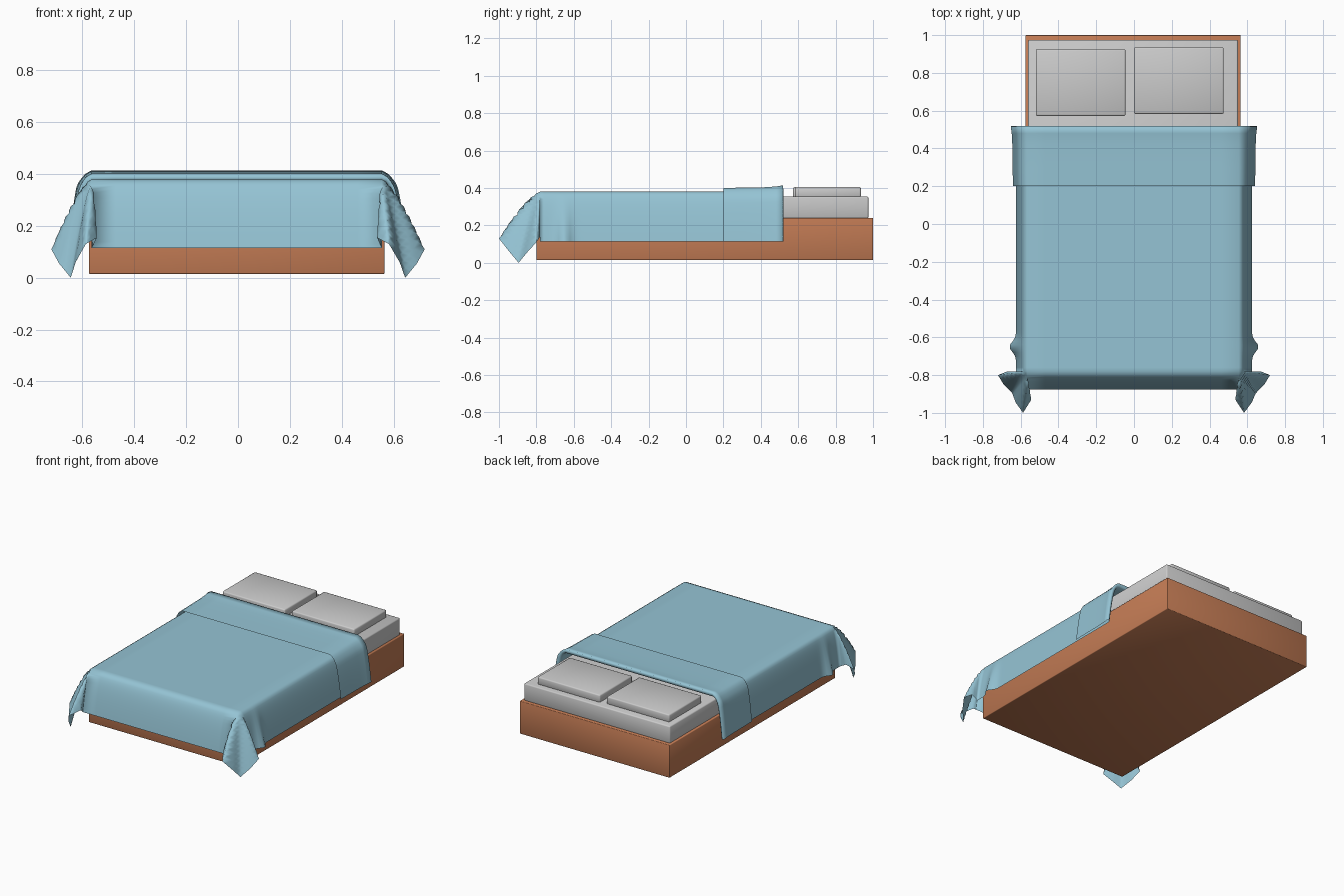
import bpy, bmesh, math

if "Cube" in bpy.data.objects:
    bpy.data.objects.remove(bpy.data.objects["Cube"])


def material(name, color):
    m = bpy.data.materials.new(name)
    m.diffuse_color = color
    m.use_nodes = True
    m.node_tree.nodes["Principled BSDF"].inputs["Base Color"].default_value = m.diffuse_color
    return m


wood = material("wood", (0.55, 0.20, 0.09, 1))
blue = material("blue_cloth", (0.30, 0.55, 0.66, 1))


def box(name, lo, hi, bevel, mat=None):
    bpy.ops.mesh.primitive_cube_add(size=1, location=[(a + b) / 2 for a, b in zip(lo, hi)])
    ob = bpy.context.object
    ob.name = name
    ob.scale = [b - a for a, b in zip(lo, hi)]
    bpy.ops.object.transform_apply(location=False, rotation=False, scale=True)
    mod = ob.modifiers.new("soft_edges", 'BEVEL')
    mod.width, mod.segments = bevel, 2
    if mat:
        ob.data.materials.append(mat)
    bpy.ops.object.shade_smooth()
    return ob


# Bed base, mattress and two pillows
box("bed_base", (-0.575, -0.80, 0.015), (0.565, 1.0, 0.24), 0.004, wood)
box("mattress", (-0.56, -0.78, 0.235), (0.55, 0.975, 0.355), 0.008)
box("pillow_left", (-0.52, 0.572, 0.35), (-0.045, 0.925, 0.405), 0.008)
box("pillow_right", (0.0, 0.583, 0.35), (0.475, 0.935, 0.405), 0.008)

# Blanket hem around a corner: angle, outward x, outward y, hem height
KEYS = [(0, 0.065, 0, 0.115), (13, 0.11, 0.0, 0.14), (27, 0.16, 0.02, 0.11),
        (36, 0.13, 0.07, 0.055), (45, 0.085, 0.115, 0.0), (54, 0.065, 0.165, 0.06),
        (63, 0.025, 0.22, 0.13), (76, -0.02, 0.15, 0.155), (90, 0, 0.095, 0.115)]
UX, VY, HANG, TOP = 0.56, -0.78, 0.28, 0.38


def hem(deg):
    for k0, k1 in zip(KEYS, KEYS[1:]):
        if deg <= k1[0] + 1e-6:
            f = (deg - k0[0]) / (k1[0] - k0[0])
            f = f * f * (3 - 2 * f)
            return [p + (q - p) * f for p, q in zip(k0[1:], k1[1:])]
    return KEYS[-1][1:]


def drape(u, v, off=0.0):
    """Maps flat cloth coordinates to the cloth hanging over the bed."""
    s = -1 if u < 0 else 1
    du, dv = max(abs(u) - UX, 0), max(VY - v, 0)
    x, y, z = min(abs(u), UX), max(v, VY), TOP + off
    if du or dv:
        th = math.atan2(dv, du)
        t = math.hypot(du, dv) * max(math.cos(th), math.sin(th)) / HANG
        a, b, low = hem(math.degrees(th))
        corner = math.sin(2 * th)
        g = t ** (0.55 + 0.3 * corner)
        if not dv:      # small side fold beside the corner flare
            a += 0.035 * math.exp(-((v + 0.65) / 0.035) ** 2) * t
        x += a * g + off * min(1, t * 4) * 0.8
        y -= b * g
        z -= (TOP - low) * t ** (1.25 - 0.15 * corner) + off * t
    return (s * x - 0.005 * (1 if abs(u) <= UX else 1 - min(1, du / HANG)), y, z)


N = 14
side = [UX + HANG * i / N for i in range(N + 1)]
us = [-u for u in reversed(side)] + [UX * (i / 6 - 1) for i in range(1, 12)] + side
rows = [(VY - HANG * (1 - i / N), 0) for i in range(N + 1)]
rows += [(VY + 0.02 * i, 0) for i in range(1, 14)]
rows += [(y, 0) for y in (-0.4, -0.2, 0.0, 0.2, 0.4, 0.49)]
# Turned-back upper edge
rows += [(0.512, 0.006), (0.52, 0.018), (0.517, 0.034), (0.48, 0.028),
         (0.42, 0.024), (0.3, 0.022), (0.2, 0.02)]

bm = bmesh.new()
grid = [[bm.verts.new(drape(u, v, o)) for u in us] for v, o in rows]
for r0, r1 in zip(grid, grid[1:]):
    for i in range(len(us) - 1):
        bm.faces.new((r0[i], r0[i + 1], r1[i + 1], r1[i]))
me = bpy.data.meshes.new("blanket")
bm.to_mesh(me)
bm.free()
me.materials.append(blue)
blanket = bpy.data.objects.new("blanket", me)
bpy.context.collection.objects.link(blanket)
for p in me.polygons:
    p.use_smooth = True
